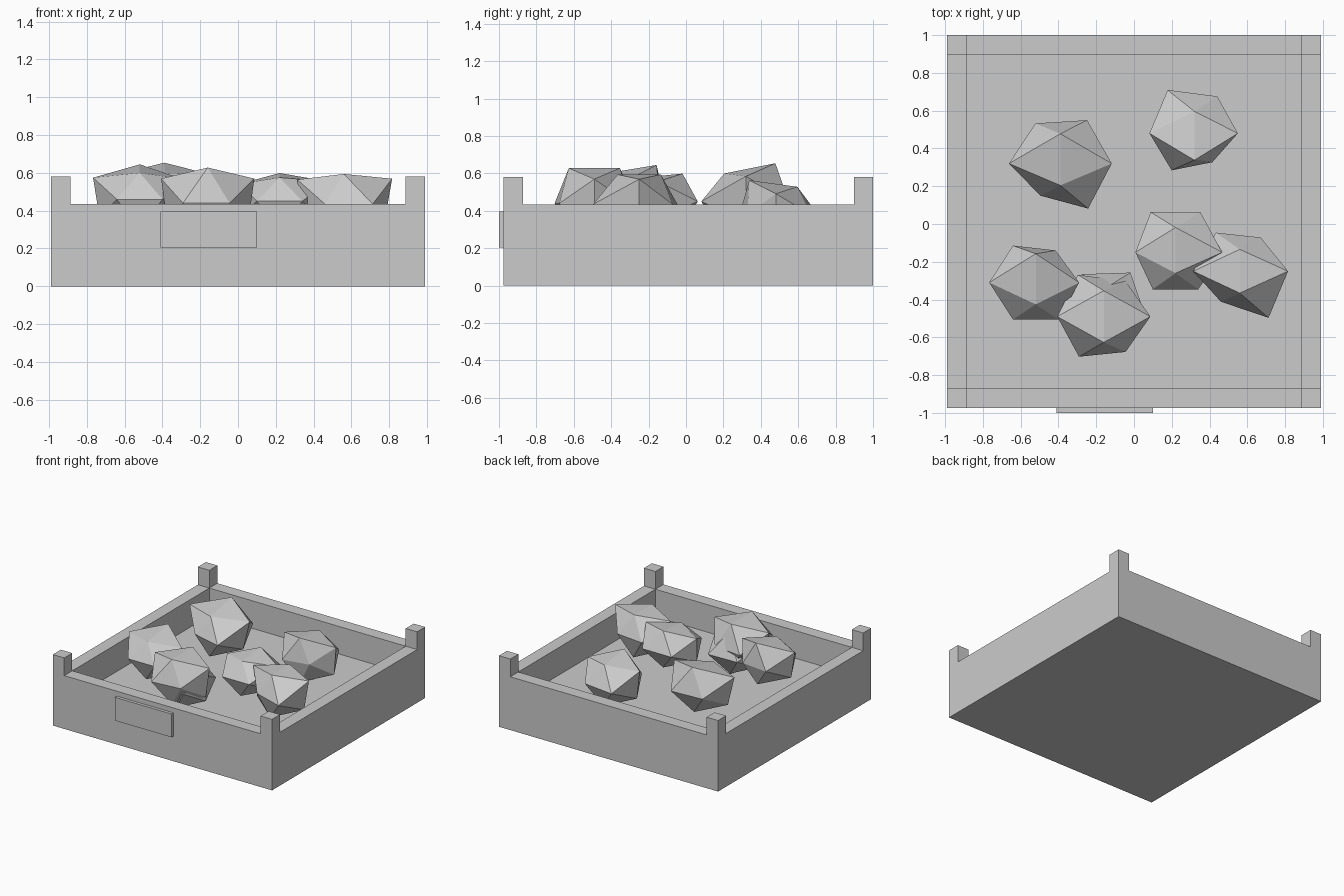
import bpy, bmesh
from mathutils import Vector, Matrix

default_cube = bpy.data.objects.get("Cube")
if default_cube:
    bpy.data.objects.remove(default_cube)

# One flat grey for everything
grey = bpy.data.materials.new("plain_grey")
grey.use_nodes = True
colour = (0.6, 0.6, 0.6, 1)
grey.diffuse_color = colour
grey.node_tree.nodes["Principled BSDF"].inputs["Base Color"].default_value = colour


def add_object(name, bm):
    bmesh.ops.recalc_face_normals(bm, faces=bm.faces)
    mesh = bpy.data.meshes.new(name)
    bm.to_mesh(mesh)
    bm.free()
    mesh.materials.append(grey)
    obj = bpy.data.objects.new(name, mesh)
    bpy.context.collection.objects.link(obj)
    return obj


def box_mesh(low, high):
    low, high = Vector(low), Vector(high)
    bm = bmesh.new()
    place = Matrix.Translation((low + high) / 2) @ Matrix.Diagonal((*(high - low), 1))
    bmesh.ops.create_cube(bm, size=1, matrix=place)
    return bm


# Tray: a box whose top is inset and pushed down to the floor
WIDE, FRONT, BACK, RIM, FLOOR, WALL = 0.99, -0.975, 1.0, 0.435, 0.21, 0.103
bm = box_mesh((-WIDE, FRONT, 0), (WIDE, BACK, RIM))
top = max(bm.faces, key=lambda f: f.calc_center_median().z)
bmesh.ops.inset_region(bm, faces=[top], thickness=WALL, use_even_offset=True)
sunk = bmesh.ops.extrude_discrete_faces(bm, faces=[top])["faces"]
bmesh.ops.translate(bm, verts=sunk[0].verts, vec=(0, 0, FLOOR - RIM))
add_object("tray", bm)

# Corner posts standing on the rim
for side, x in (("right", -WIDE), ("left", WIDE - WALL)):
    for end, y in (("front", FRONT), ("back", BACK - WALL)):
        add_object(f"{end}_{side}_post",
                   box_mesh((x, y, RIM), (x + WALL, y + WALL, 0.58)))

# Blank plate on the front wall
add_object("front_plate", box_mesh((-0.41, -1, 0.205), (0.1, FRONT, 0.395)))

# Rocks: flattened icosahedra with an edge on top, each corner at its own radius
GOLD = (1 + 5 ** 0.5) / 2
CORNERS = [(0, 1, GOLD), (0, -1, GOLD), (GOLD, 0, 1), (-GOLD, 0, 1),
           (1, GOLD, 0), (-1, GOLD, 0), (-1, -GOLD, 0), (1, -GOLD, 0),
           (GOLD, 0, -1), (-GOLD, 0, -1), (0, 1, -GOLD), (0, -1, -GOLD)]


def add_rock(name, centre, flatten, radii, hidden_radius=25):
    bm = bmesh.new()
    verts = [bm.verts.new(Vector(c).normalized()) for c in CORNERS]
    bmesh.ops.convex_hull(bm, input=verts)
    radii = radii + [hidden_radius] * (len(verts) - len(radii))
    squash = Vector((1, 1, flatten))
    for vert, radius in zip(verts, radii):
        vert.co = vert.co * squash * (radius / 100) + Vector(centre)
    add_object(name, bm)


add_rock("back_right_rock", (-0.39, 0.32, 0.45), 0.8,
         [30, 22, 32, 32, 27, 25, 20, 28])
add_rock("back_left_rock", (0.32, 0.48, 0.375), 0.82,
         [22, 27, 27, 28, 23, 27, 23, 18])
add_rock("front_right_rock", (-0.52, -0.31, 0.46), 0.75,
         [29, 22, 27, 29, 20, 23, 23, 23])
add_rock("front_middle_rock", (-0.16, -0.49, 0.44), 0.85,
         [26, 26, 29, 29, 22, 26, 25, 22])
add_rock("buried_rock", (-0.15, -0.47, 0.38), 0.85,
         [25, 21, 24, 23, 25, 24, 21, 20], 22)
add_rock("middle_left_rock", (0.22, -0.15, 0.45), 0.7,
         [25, 21, 29, 25, 25, 25, 23, 23])
add_rock("far_left_rock", (0.56, -0.25, 0.435), 0.85,
         [22, 22, 30, 29, 21, 24, 19, 29])
